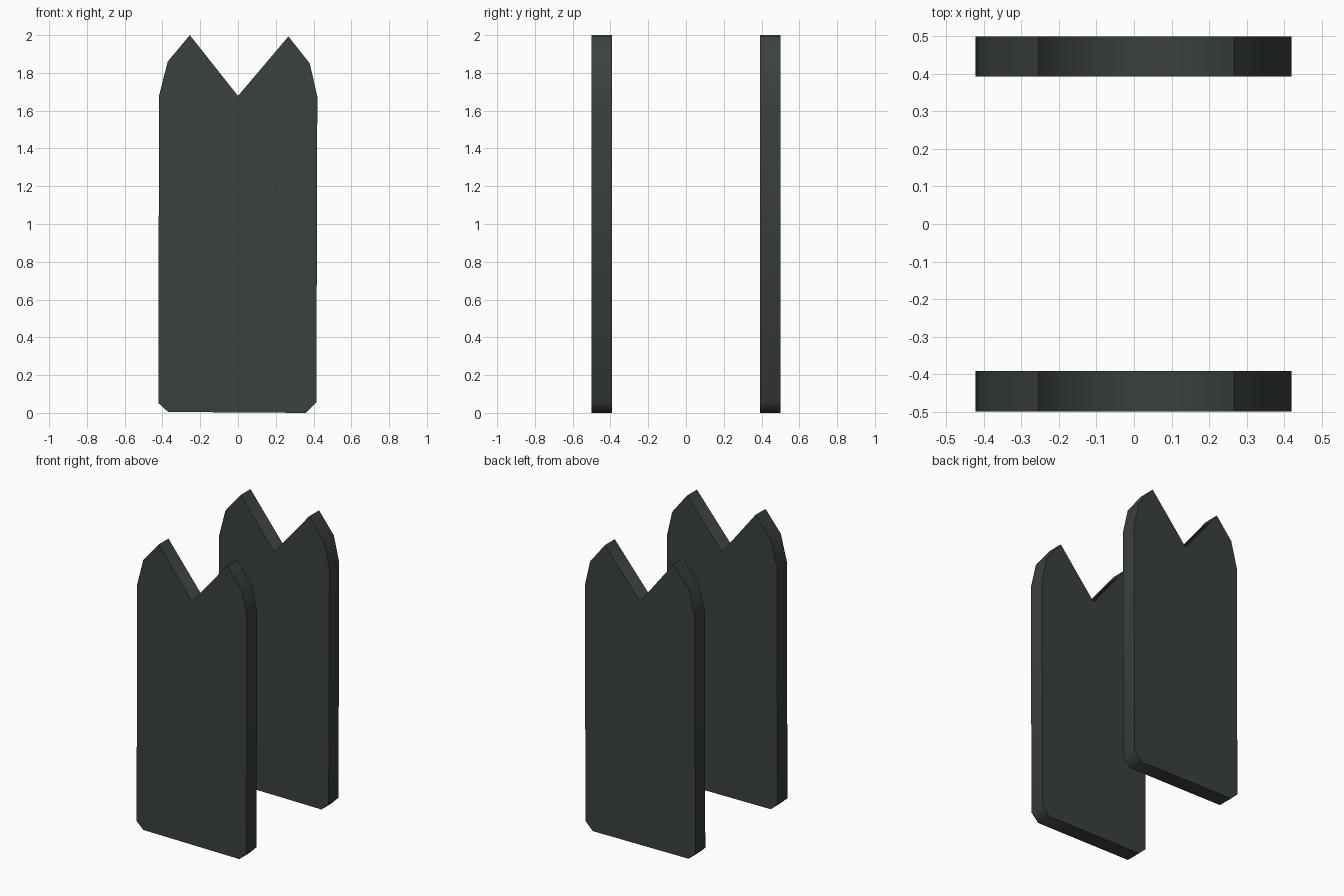
import bpy, bmesh

if "Cube" in bpy.data.objects:
    bpy.data.objects.remove(bpy.data.objects["Cube"])

# Dark slate colour shared by both panels
slate = bpy.data.materials.new("dark slate")
slate.diffuse_color = (0.042, 0.052, 0.050, 1)
slate.use_nodes = True
slate.node_tree.nodes["Principled BSDF"].inputs["Base Color"].default_value = slate.diffuse_color

# Front outline (x, z): chamfered foot, tapered shoulders, V notch on top
OUTLINE = [(-0.37, 0.005), (0.36, 0.0), (0.415, 0.055), (0.42, 1.675),
           (0.38, 1.85), (0.267, 1.993), (0.0, 1.678), (-0.255, 2.0),
           (-0.372, 1.86), (-0.418, 1.68), (-0.422, 0.053)]


def panel(name, y0, y1):
    """Extrude the outline from y0 to y1."""
    bm = bmesh.new()
    front = bm.faces.new([bm.verts.new((x, y0, z)) for x, z in OUTLINE])
    ext = bmesh.ops.extrude_face_region(bm, geom=[front], use_keep_orig=True)
    for v in ext["geom"]:
        if isinstance(v, bmesh.types.BMVert):
            v.co.y = y1
    bmesh.ops.recalc_face_normals(bm, faces=bm.faces)
    # Rim is smooth; face borders and the two peaks stay sharp
    for f in bm.faces:
        f.smooth = abs(f.normal.y) < 0.5
    for e in bm.edges:
        a, b = (v.co for v in e.verts)
        across = abs(a.y - b.y) > 0.01
        e.smooth = across and a.z < 1.95
    mesh = bpy.data.meshes.new(name)
    bm.to_mesh(mesh)
    bm.free()
    mesh.materials.append(slate)
    bpy.context.collection.objects.link(bpy.data.objects.new(name, mesh))


# Two matching upright panels
panel("front_panel", -0.5, -0.392)
panel("back_panel", 0.393, 0.5)
